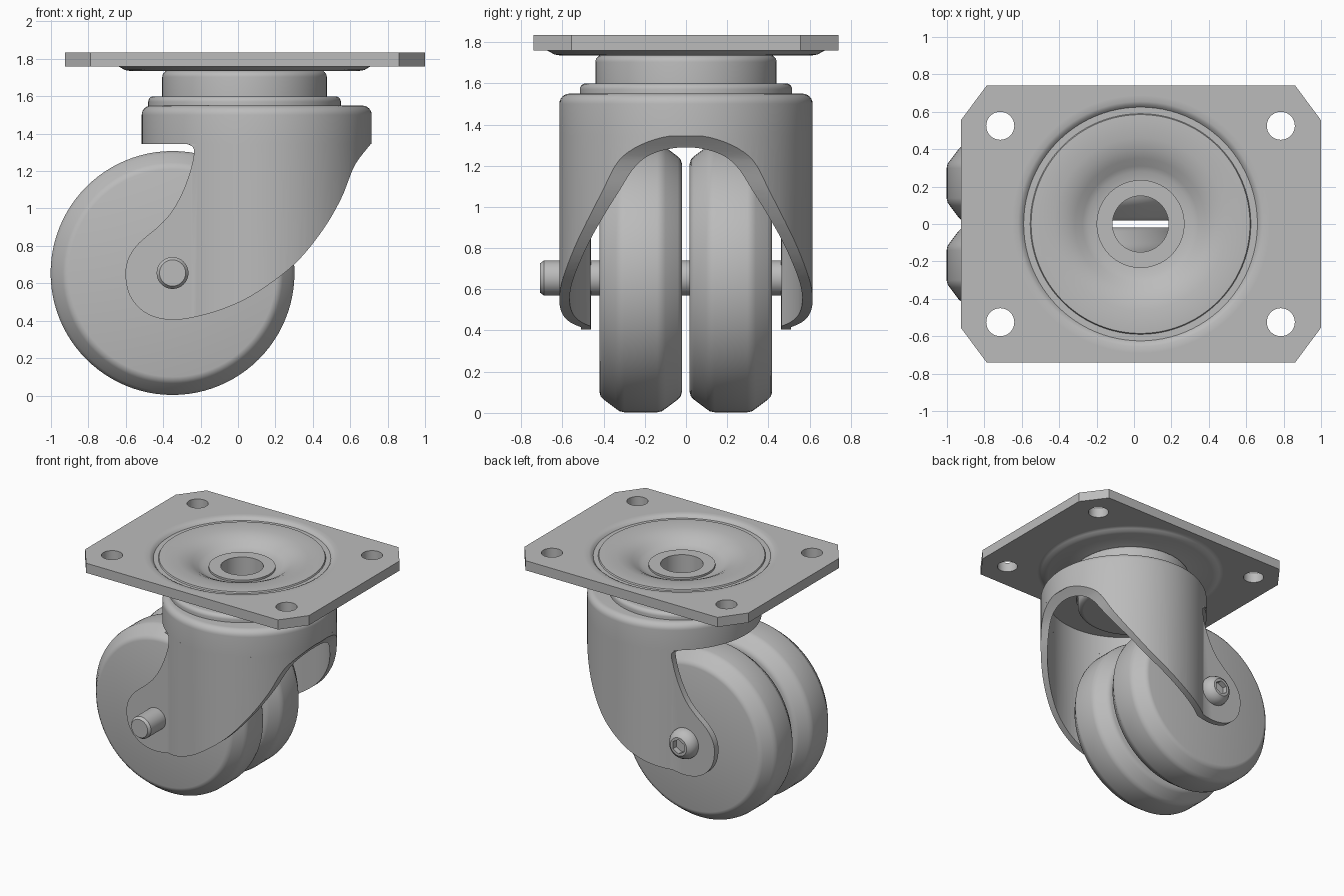
import bpy, bmesh, math
from mathutils import Vector

if "Cube" in bpy.data.objects:
    bpy.data.objects.remove(bpy.data.objects["Cube"])

GREY = (0.5, 0.5, 0.5, 1)
steel = bpy.data.materials.new("plain_grey")
steel.use_nodes = True
steel.diffuse_color = GREY
steel.node_tree.nodes["Principled BSDF"].inputs["Base Color"].default_value = GREY

SWIVEL_X, FORK_X = 0.035, 0.1
AXLE_X, AXLE_Z = -0.35, 0.655


def finish(name, bm):
    bmesh.ops.recalc_face_normals(bm, faces=bm.faces)
    mesh = bpy.data.meshes.new(name)
    bm.to_mesh(mesh)
    bm.free()
    mesh.materials.append(steel)
    obj = bpy.data.objects.new(name, mesh)
    bpy.context.collection.objects.link(obj)
    return obj


def activate(obj):
    bpy.ops.object.select_all(action="DESELECT")
    obj.select_set(True)
    bpy.context.view_layer.objects.active = obj


def smooth(obj, angle=35):
    activate(obj)
    bpy.ops.object.shade_smooth_by_angle(angle=math.radians(angle))


def boolean(obj, cutter, operation):
    mod = obj.modifiers.new("cut", "BOOLEAN")
    mod.operation, mod.object, mod.solver = operation, cutter, "EXACT"
    activate(obj)
    bpy.ops.object.modifier_apply(modifier=mod.name)
    bpy.data.objects.remove(cutter)


def prism(name, points, start, end, axis="z"):
    """Extrude a flat outline along z, or an x-z outline along y."""
    bm = bmesh.new()
    place = (lambda p: (p[0], p[1], start)) if axis == "z" else (lambda p: (p[0], start, p[1]))
    face = bm.faces.new([bm.verts.new(place(p)) for p in points])
    grown = bmesh.ops.extrude_face_region(bm, geom=[face])["geom"]
    shift = Vector((0, 0, end - start) if axis == "z" else (0, end - start, 0))
    bmesh.ops.translate(bm, vec=shift, verts=[g for g in grown if isinstance(g, bmesh.types.BMVert)])
    return finish(name, bm)


def lathe(name, profile, cx, cz=0, axis="z", sides=96):
    """Turn a closed (radius, height) profile around an axis."""
    bm = bmesh.new()
    rings = []
    for i in range(sides):
        a = math.tau * i / sides
        c, s = math.cos(a), math.sin(a)
        rings.append([bm.verts.new((cx + r * c, r * s, h) if axis == "z"
                                   else (cx + r * c, h, cz + r * s)) for r, h in profile])
    n = len(profile)
    for i, ring in enumerate(rings):
        after = rings[(i + 1) % sides]
        for j in range(n):
            k = (j + 1) % n
            bm.faces.new((ring[j], ring[k], after[k], after[j]))
    return finish(name, bm)


def arc(r, h, rad, a0, a1, n=6):
    angles = [math.radians(a0 + (a1 - a0) * i / n) for i in range(n + 1)]
    return [(r + rad * math.cos(a), h + rad * math.sin(a)) for a in angles]


def circle(cx, cy, rad, sides, turn=0):
    return arc(cx, cy, rad, turn, turn + 360, sides)[:-1]


def curve_through(points, steps=5):
    """Catmull-Rom curve through the points."""
    pts = [Vector(p) for p in [points[0]] + points + [points[-1]]]
    out = []
    for a, b, c, d in zip(pts, pts[1:], pts[2:], pts[3:]):
        for i in range(steps):
            t = i / steps
            out.append(0.5 * (2 * b + (c - a) * t + (2 * a - 5 * b + 4 * c - d) * t * t
                              + (3 * b - a - 3 * c + d) * t ** 3))
    return out + [pts[-1]]


# Mounting plate with clipped corners and four bolt holes
quarter = [(0.825, 0.74), (0.9625, 0.555)]
half = quarter + [(x, -y) for x, y in reversed(quarter)]
outline = half + [(-x, -y) for x, y in half]
plate = prism("mounting_plate", [(x + SWIVEL_X + 0.002, y) for x, y in outline], 1.76, 1.835)
boolean(plate, prism("dish_cutter", circle(SWIVEL_X, 0, 0.688, 96), 1.6, 2), "DIFFERENCE")
for x in (-0.715, 0.785):
    for y in (-0.525, 0.525):
        boolean(plate, prism("hole_cutter", circle(x, y, 0.075, 32), 1.6, 2), "DIFFERENCE")
smooth(plate)

# Pressed dish in the middle of the plate
dish_top = [(0.69, 1.835), (0.655, 1.835), (0.637, 1.826), (0.625, 1.812), (0.59, 1.812),
            (0.585, 1.822), (0.55, 1.824), (0.46, 1.82), (0.4, 1.807), (0.35, 1.784),
            (0.31, 1.757), (0.28, 1.742), (0.235, 1.735)]
dish_rim = [(0.235, 1.75), (0.15, 1.75), (0.15, 1.68), (0.3, 1.68), (0.38, 1.735)]
dish_under = [(0.61, 1.735), (0.64, 1.74), (0.66, 1.752), (0.675, 1.76), (0.69, 1.76)]
smooth(lathe("plate_dish", dish_top + dish_rim + dish_under, SWIVEL_X))

# Swivel neck, stepped collar and lower race
neck = [(0.15, 1.43), (0.35, 1.43)] + arc(0.35, 1.47, 0.04, -90, 0) + [(0.39, 1.53), (0.515, 1.53)]
neck += arc(0.485, 1.57, 0.03, 0, 90) + [(0.44, 1.6)] + arc(0.405, 1.703, 0.035, 0, 90)
neck += [(0.4, 1.7), (0.15, 1.69)]
smooth(lathe("swivel_neck", neck, SWIVEL_X))

# Fork crown: round cap, hollow below
crown = [(0.565, 1.345), (0.615, 1.345)] + arc(0.565, 1.5, 0.05, 0, 90)
crown += [(0.35, 1.55), (0.35, 1.5), (0.565, 1.5)]
smooth(lathe("fork_crown", crown, FORK_X))

# Fork skirt: curved sheet with two flat arms, trimmed to the side outline
outer = [(-0.7, -0.51)] + arc(FORK_X, 0, 0.615, -124, 124, 72) + [(-0.7, 0.51)]
inner = [(-0.7, 0.46)] + arc(FORK_X, 0, 0.565, 125, -125, 72) + [(-0.7, -0.46)]
skirt = prism("fork_skirt", outer + inner, 0.3, 1.345)
side = curve_through([
    (-0.3, 1.35), (-0.25, 1.335), (-0.235, 1.3), (-0.255, 1.2), (-0.3, 1.08), (-0.36, 0.975),
    (-0.43, 0.9), (-0.53, 0.815), (-0.585, 0.735), (-0.602, 0.65), (-0.585, 0.55),
    (-0.535, 0.475), (-0.46, 0.425), (-0.35, 0.404), (-0.22, 0.422), (-0.06, 0.47),
    (0.1, 0.55), (0.3, 0.7), (0.45, 0.88), (0.55, 1.05), (0.61, 1.2), (0.65, 1.27), (0.74, 1.38)])
trim = prism("side_trim", side + [(0.74, 1.45), (-0.3, 1.45)], -0.8, 0.8, "y")
boolean(skirt, trim, "INTERSECT")
smooth(skirt)

# Twin wheels with chamfered, softened treads
shoulder = [(0.02, 0), (0.555, 0), (0.575, 0.006), (0.59, 0.02),
            (0.635, 0.08), (0.647, 0.097), (0.652, 0.12)]
tread = shoulder + [(r, 0.4 - h) for r, h in reversed(shoulder)]
for name, y in (("right_wheel", -0.42), ("left_wheel", 0.018)):
    smooth(lathe(name, [(r, h + y) for r, h in tread], AXLE_X, AXLE_Z, "y"), 50)

# Axle with a chamfered end
axle = [(0.001, -0.71), (0.07, -0.71), (0.085, -0.69), (0.085, 0.53), (0.001, 0.53)]
smooth(lathe("axle", axle, AXLE_X, AXLE_Z, "y", 48))

# Button head with a hexagonal socket
head = [(0.001, 0.5), (0.115, 0.5), (0.115, 0.525), (0.108, 0.55), (0.093, 0.575),
        (0.07, 0.592), (0.001, 0.592)]
bolt = lathe("bolt_head", head, AXLE_X, AXLE_Z, "y", 48)
boolean(bolt, prism("socket_cutter", circle(AXLE_X, AXLE_Z, 0.055, 6, 30), 0.55, 0.7, "y"), "DIFFERENCE")
smooth(bolt)
